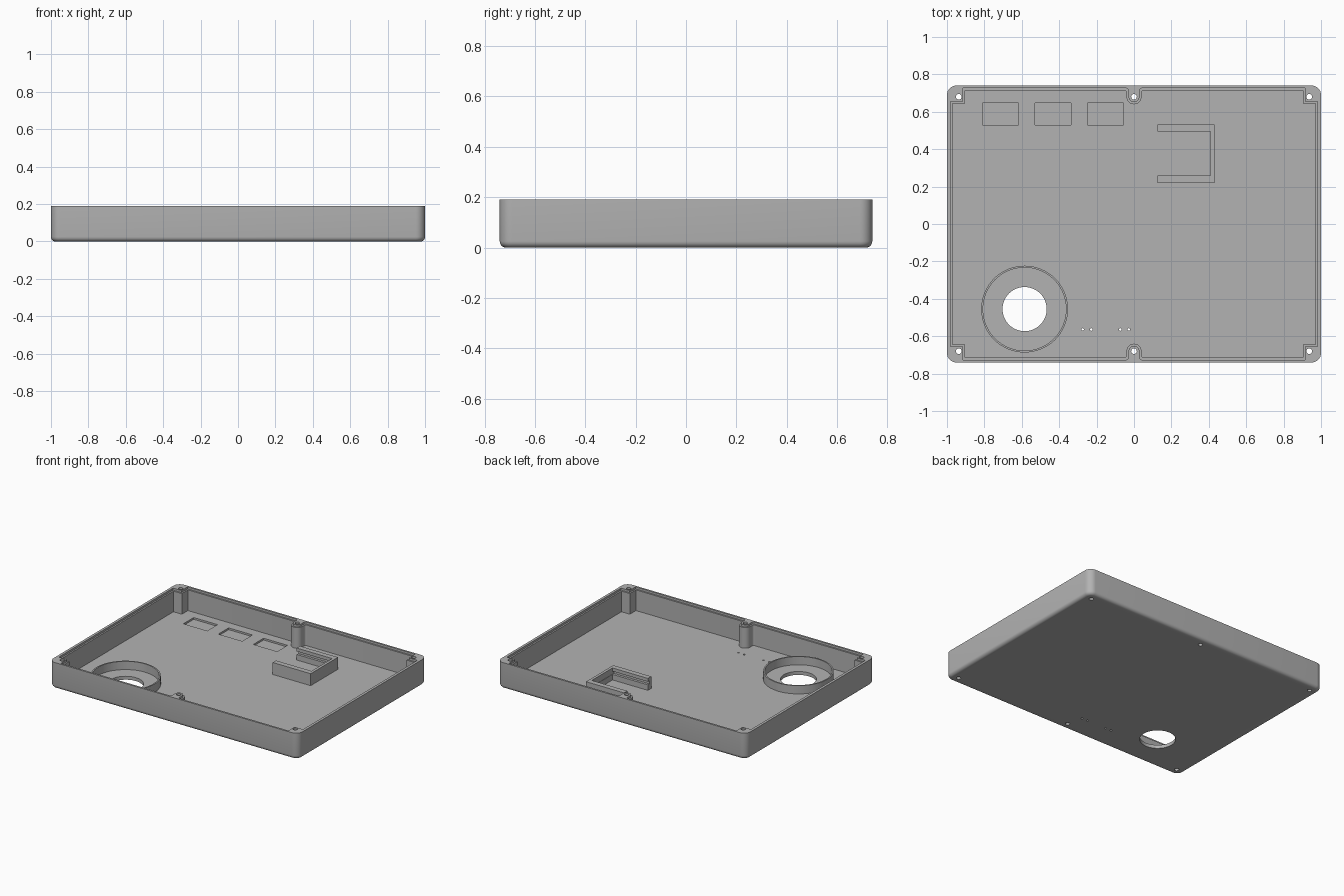
import bpy, bmesh
from math import pi, sin, cos

default = bpy.data.objects.get("Cube")
if default:
    bpy.data.objects.remove(default, do_unlink=True)

grey = bpy.data.materials.new("plain grey")
grey.use_nodes = True
colour = (0.45, 0.45, 0.45, 1)
grey.diffuse_color = colour
grey.node_tree.nodes["Principled BSDF"].inputs["Base Color"].default_value = colour

HALF_X, HALF_Y, HEIGHT, FLOOR = 1.0, 0.74, 0.19, 0.025
SCREW_X, SCREW_Y = 0.937, 0.68


def finish(name, bm):
    bmesh.ops.recalc_face_normals(bm, faces=bm.faces)
    mesh = bpy.data.meshes.new(name)
    bm.to_mesh(mesh)
    bm.free()
    obj = bpy.data.objects.new(name, mesh)
    bpy.context.collection.objects.link(obj)
    mesh.materials.append(grey)
    return obj


def prism(name, outline, z0, z1):
    """Extrude a flat outline from z0 up to z1."""
    bm = bmesh.new()
    face = bm.faces.new([bm.verts.new((x, y, z0)) for x, y in outline])
    top = bmesh.ops.extrude_face_region(bm, geom=[face])["geom"]
    verts = [v for v in top if isinstance(v, bmesh.types.BMVert)]
    bmesh.ops.translate(bm, verts=verts, vec=(0, 0, z1 - z0))
    return finish(name, bm)


def box(name, x0, x1, y0, y1, z0, z1):
    return prism(name, [(x0, y0), (x1, y0), (x1, y1), (x0, y1)], z0, z1)


def arc(cx, cy, r, start, end, steps):
    angles = [start + (end - start) * i / steps for i in range(steps + 1)]
    return [(cx + r * cos(a), cy + r * sin(a)) for a in angles]


def cylinder(name, x, y, r, z0, z1, sides=24):
    return prism(name, arc(x, y, r, 0, 2 * pi, sides)[:-1], z0, z1)


def select(obj):
    bpy.ops.object.select_all(action="DESELECT")
    obj.select_set(True)
    bpy.context.view_layer.objects.active = obj


def cut(obj, cutters):
    """Subtract each cutter and then discard it."""
    select(obj)
    for cutter in cutters:
        mod = obj.modifiers.new("cut", "BOOLEAN")
        mod.operation, mod.solver, mod.object = "DIFFERENCE", "EXACT", cutter
        bpy.ops.object.modifier_apply(modifier=mod.name)
        bpy.data.objects.remove(cutter, do_unlink=True)


def smooth(obj):
    select(obj)
    bpy.ops.object.shade_smooth_by_angle(angle=pi / 6)


def cavity_outline(grow):
    """Inside wall outline, stepping round the corner posts and middle bosses."""
    a, b = 0.97 + grow, 0.715 + grow
    px, py = 0.903 + grow, 0.645 + grow
    fillet, boss = 0.012, 0.04 - grow
    quarter = [(a, py), (px, py), (px, b)]
    quarter += arc(boss + fillet, b - fillet, fillet, pi / 2, pi, 4)
    quarter += arc(0, SCREW_Y, boss, 0, -pi / 2, 10)
    left = [(-x, y) for x, y in reversed(quarter[:-1])]
    upper = quarter + left
    return upper + [(-x, -y) for x, y in upper]


# Tray shell with rounded upright corners and a rounded bottom edge
tray = box("tray", -HALF_X, HALF_X, -HALF_Y, HALF_Y, 0, HEIGHT)
bm = bmesh.new()
bm.from_mesh(tray.data)
upright = [e for e in bm.edges if abs(e.verts[0].co.z - e.verts[1].co.z) > 0.1]
bmesh.ops.bevel(bm, geom=upright, offset=0.05, segments=8, profile=0.5, affect="EDGES")
bottom = [e for e in bm.edges if all(v.co.z < 0.001 for v in e.verts)]
bmesh.ops.bevel(bm, geom=bottom, offset=0.025, segments=5, profile=0.5, affect="EDGES")
bm.to_mesh(tray.data)
bm.free()

# Main cavity and the shallow step for a lid
cutters = [
    prism("cavity", cavity_outline(0), FLOOR, HEIGHT + 0.1),
    prism("lid_step", cavity_outline(0.011), HEIGHT - 0.015, HEIGHT + 0.1),
]
# Screw holes through the posts
for x in (-SCREW_X, 0, SCREW_X):
    for y in (-SCREW_Y, SCREW_Y):
        cutters.append(cylinder("screw_hole", x, y, 0.015, -0.1, HEIGHT + 0.1))
# Round opening and small pin holes in the floor
RING_X, RING_Y = -0.585, -0.455
cutters.append(cylinder("opening", RING_X, RING_Y, 0.118, -0.1, 0.1, 64))
for x in (-0.275, -0.229, -0.074, -0.027):
    cutters.append(cylinder("pin_hole", x, -0.564, 0.007, -0.1, 0.1, 12))
# Three shallow pockets
for i in range(3):
    x = -0.81 + 0.281 * i
    cutters.append(box("pocket", x, x + 0.192, 0.53, 0.648, 0.012, 0.1))
cut(tray, cutters)
smooth(tray)

# Thin collar round the opening
collar = cylinder("collar", RING_X, RING_Y, 0.232, FLOOR - 0.002, 0.085, 64)
cut(collar, [cylinder("collar_bore", RING_X, RING_Y, 0.222, -0.1, 0.2, 64)])
smooth(collar)

# Three-sided holder with a sliding groove along the inside
holder = box("holder", 0.125, 0.43, 0.22, 0.533, FLOOR - 0.002, 0.112)
cut(holder, [
    box("holder_inside", 0, 0.41, 0.258, 0.495, -0.1, 0.2),
    box("holder_groove", 0, 0.412, 0.24, 0.513, 0.065, 0.088),
])
